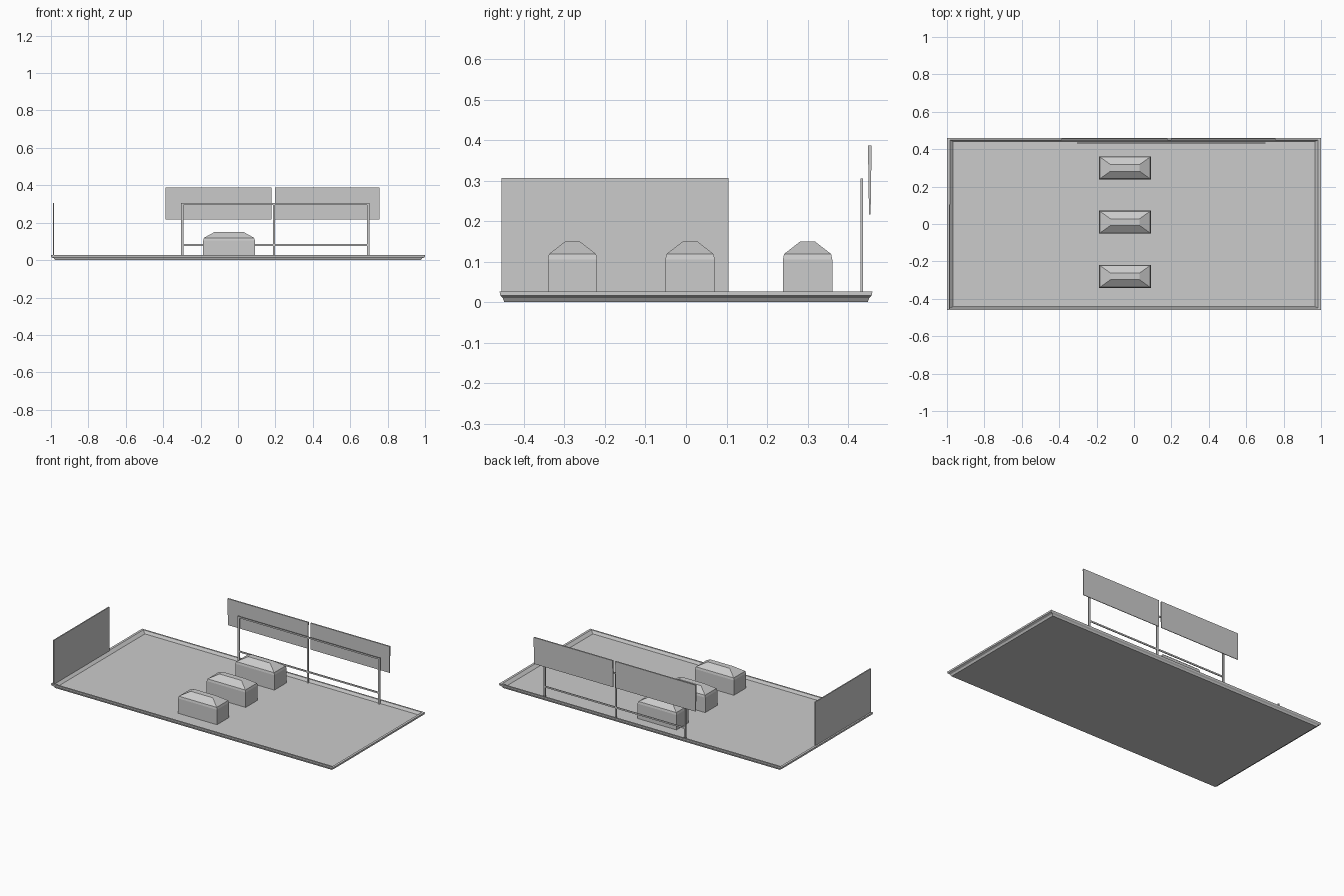
import bpy, bmesh

if "Cube" in bpy.data.objects:
    bpy.data.objects.remove(bpy.data.objects["Cube"])


def finish(name, bm):
    bmesh.ops.recalc_face_normals(bm, faces=bm.faces)
    me = bpy.data.meshes.new(name)
    bm.to_mesh(me)
    bm.free()
    ob = bpy.data.objects.new(name, me)
    bpy.context.collection.objects.link(ob)
    return ob


def ring_stack(name, cx, cy, rings):
    """Loft rectangles given as (half_x, half_y, z); cap both ends."""
    bm = bmesh.new()
    loops = []
    for hx, hy, z in rings:
        loops.append([bm.verts.new((cx + sx * hx, cy + sy * hy, z))
                      for sx, sy in ((-1, -1), (1, -1), (1, 1), (-1, 1))])
    for a, b in zip(loops, loops[1:]):
        for i in range(4):
            j = (i + 1) % 4
            bm.faces.new((a[i], a[j], b[j], b[i]))
    bm.faces.new(loops[0])
    bm.faces.new(loops[-1])
    return finish(name, bm)


def box(name, x0, x1, y0, y1, z0, z1):
    return ring_stack(name, (x0 + x1) / 2, (y0 + y1) / 2,
                      [((x1 - x0) / 2, (y1 - y0) / 2, z) for z in (z0, z1)])


# Shallow tray with flared rim and recessed floor
ring_stack("base_tray", 0, 0, [
    (0.978, 0.448, 0.0), (0.985, 0.452, 0.010), (1.0, 0.458, 0.016),
    (1.0, 0.46, 0.027), (0.985, 0.45, 0.027), (0.967, 0.440, 0.010)])

# Row of hip-roofed blocks
for i, y in enumerate((-0.28, 0.01, 0.30)):
    ring_stack(f"block_{i + 1}", -0.048, y, [
        (0.138, 0.061, 0.008), (0.138, 0.061, 0.105),
        (0.134, 0.058, 0.119), (0.078, 0.018, 0.150)])

# Side wall
box("side_wall", -0.990, -0.983, -0.455, 0.105, 0.02, 0.306)

# Rear frame: posts and rails
for i, x in enumerate((-0.298, 0.192, 0.697)):
    box(f"frame_post_{i + 1}", x - 0.006, x + 0.006, 0.430, 0.437, 0.008, 0.305)
for i, z in enumerate((0.08, 0.299)):
    box(f"frame_rail_{i + 1}", -0.298, 0.697, 0.431, 0.436, z - 0.005, z + 0.005)

# Rear sign panels, thinner toward the bottom
for i, (x0, x1) in enumerate(((-0.388, 0.180), (0.198, 0.757))):
    h = (x1 - x0) / 2
    ring_stack(f"rear_panel_{i + 1}", (x0 + x1) / 2, 0.4535,
               [(h, 0.002, 0.217), (h, 0.0045, 0.387)])
